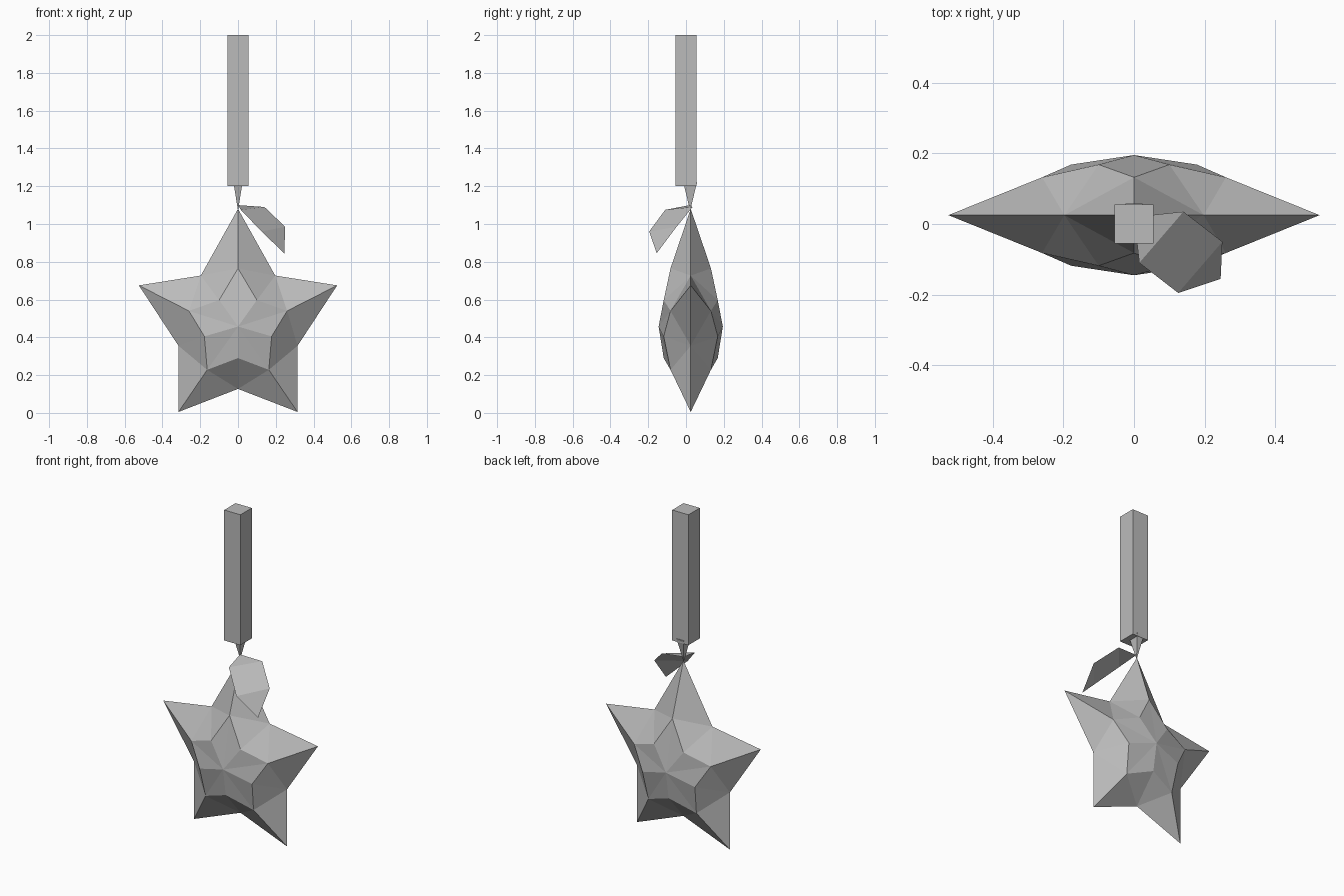
import bpy, bmesh

if "Cube" in bpy.data.objects:
    bpy.data.objects.remove(bpy.data.objects["Cube"])

grey = bpy.data.materials.new("plain grey")
grey.diffuse_color = (0.5, 0.5, 0.5, 1)
grey.use_nodes = True
grey.node_tree.nodes["Principled BSDF"].inputs["Base Color"].default_value = grey.diffuse_color


def make_object(name, verts, faces):
    mesh = bpy.data.meshes.new(name)
    mesh.from_pydata(verts, [], faces)
    bm = bmesh.new()
    bm.from_mesh(mesh)
    bmesh.ops.recalc_face_normals(bm, faces=bm.faces)
    bm.to_mesh(mesh)
    bm.free()
    mesh.materials.append(grey)
    obj = bpy.data.objects.new(name, mesh)
    bpy.context.collection.objects.link(obj)
    return obj


# Star: x, z outlines run clockwise from the top point, right half first
def full_ring(half, top_shared, bottom_shared):
    left = [(-x, z) for x, z in reversed(half)]
    if bottom_shared:
        left = left[1:]
    if top_shared:
        left = left[:-1]
    return half + left


tips = full_ring([(0, 1.08), (0.525, 0.675), (0.315, 0.005)], True, False)
ridges = full_ring([(0, 0.765), (0.26, 0.54), (0.163, 0.228)], True, False)
valleys = full_ring([(0.197, 0.727), (0.315, 0.355), (0, 0.127)], False, True)
inners = full_ring([(0.1, 0.597), (0.178, 0.405), (0, 0.29)], False, True)

MID_Y = 0.025
verts = [(x, MID_Y, z) for x, z in tips + valleys]
faces = []
for side in (-1, 1):
    base = len(verts)
    verts += [(x, MID_Y + side * 0.107, z) for x, z in ridges]
    verts += [(x, MID_Y + side * 0.143, z) for x, z in inners]
    verts.append((0, MID_Y + side * 0.17, 0.457))
    centre = base + 10
    for i in range(5):
        tip, ridge = i, base + i
        for j in (i, (i - 1) % 5):          # valley on either side of the arm
            valley, inner = 5 + j, base + 5 + j
            faces += [(tip, ridge, valley), (ridge, inner, valley),
                      (ridge, centre, inner)]
make_object("star", verts, faces)

# Square hanging bar
s = 0.055
bar = [(x, y, z) for z in (1.2, 2.0) for x, y in ((-s, -s), (s, -s), (s, s), (-s, s))]
sides = [(i, (i + 1) % 4, (i + 1) % 4 + 4, i + 4) for i in range(4)]
make_object("bar", bar, [(0, 1, 2, 3), (4, 5, 6, 7)] + sides)

# Small pointed stem joining the bar to the star
w = 0.024
stem = [(-w, -0.014, 1.22), (w, -0.014, 1.22), (w, 0.058, 1.22), (-w, 0.058, 1.22),
        (0, 0.022, 1.07)]
make_object("stem", stem, [(0, 1, 2, 3)] + [(i, (i + 1) % 4, 4) for i in range(4)])

# Folded leaf sheet
leaf = [(0, 0.02, 1.1), (0.015, -0.11, 1.075), (0.125, -0.195, 0.96),
        (0.245, -0.155, 0.845), (0.25, -0.05, 0.985), (0.14, 0.035, 1.09)]
make_object("leaf", leaf, [(0, 1, 5), (1, 2, 4, 5), (2, 3, 4)])
